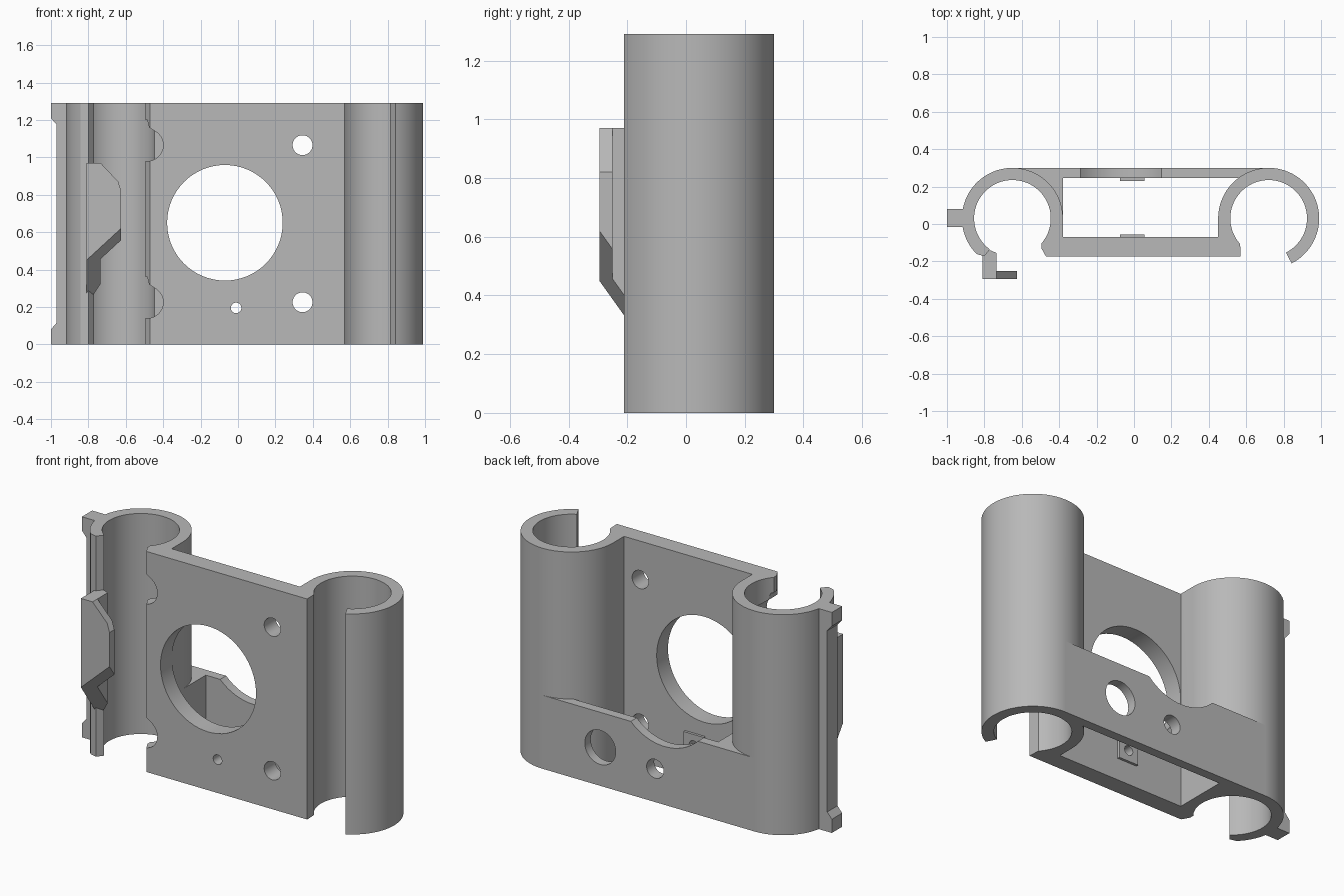
import bpy, bmesh
from math import cos, sin, pi, radians

cube = bpy.data.objects.get("Cube")
if cube:
    bpy.data.objects.remove(cube, do_unlink=True)

grey = bpy.data.materials.new("plain_grey")
grey.use_nodes = True
COLOUR = (0.48, 0.48, 0.48, 1)
grey.diffuse_color = COLOUR
grey.node_tree.nodes["Principled BSDF"].inputs["Base Color"].default_value = COLOUR

H = 1.29                                  # overall height
LEFT, RIGHT, CY = -0.65, 0.72, 0.03       # tube centres
R_OUT, R_IN = 0.27, 0.205
PLATE_F, PLATE_B = -0.175, -0.07          # front plate faces
HOLE_X, HOLE_Z, HOLE_R = -0.07, 0.65, 0.309


def loft(name, bottom, top):
    """Solid between two matching loops of points."""
    bm = bmesh.new()
    lo = [bm.verts.new(p) for p in bottom]
    hi = [bm.verts.new(p) for p in top]
    bm.faces.new(lo)
    bm.faces.new(hi)
    n = len(lo)
    for i in range(n):
        j = (i + 1) % n
        bm.faces.new((lo[i], lo[j], hi[j], hi[i]))
    bmesh.ops.recalc_face_normals(bm, faces=bm.faces)
    mesh = bpy.data.meshes.new(name)
    bm.to_mesh(mesh)
    bm.free()
    mesh.materials.append(grey)
    ob = bpy.data.objects.new(name, mesh)
    bpy.context.collection.objects.link(ob)
    return ob


def upright(name, plan, z0, z1):
    return loft(name, [(x, y, z0) for x, y in plan], [(x, y, z1) for x, y in plan])


def crosswise(name, face, y0, y1):
    return loft(name, [(x, y0, z) for x, z in face], [(x, y1, z) for x, z in face])


def box(name, x0, x1, y0, y1, z0, z1):
    return upright(name, [(x0, y0), (x1, y0), (x1, y1), (x0, y1)], z0, z1)


def arc(cx, cy, r, a0, a1, steps=48):
    angles = [radians(a0 + (a1 - a0) * i / steps) for i in range(steps + 1)]
    return [(cx + r * cos(a), cy + r * sin(a)) for a in angles]


def bore(name, x, z, r, y0, y1):
    return crosswise(name, arc(x, z, r, 0, 360, 64)[:-1], y0, y1)


def combine(ob, others, operation):
    for other in others:
        mod = ob.modifiers.new(other.name, 'BOOLEAN')
        mod.operation, mod.object, mod.solver = operation, other, 'EXACT'
        other.hide_render = True


# Full-height bracket: two open tubes joined by the front plate
plan = arc(LEFT, CY, R_IN, 234, -41, 64)
plan += [(-0.495, -0.13), (-0.47, PLATE_F), (0.57, PLATE_F)]
plan += arc(RIGHT, CY, R_IN, 222, -63, 64)
plan += arc(RIGHT, CY, R_OUT, -63, 180, 64)
plan += [(0.45, PLATE_B), (-0.38, PLATE_B)]
plan += arc(LEFT, CY, R_OUT, 0, 225, 64)
plan += [(-0.80, -0.172)]
body = upright("bracket_body", plan, 0, H)

# Low back wall, filling the corner beside the left tube
back_plan = arc(LEFT, CY, 0.25, 90, 0, 24)
back_plan += [(-0.38, CY), (-0.38, 0.245)]
back_plan += [(0.57, 0.245)] + arc(RIGHT, CY, 0.25, 120, 90, 12)
back_plan += [(RIGHT, 0.3), (LEFT, 0.3)]
back_wall = upright("back_wall", back_plan, 0, 0.43)

# Side rib with a shallow recess along its edge
rib = crosswise("side_rib", [(-0.9, 0), (-1, 0), (-1, 0.08), (-0.97, 0.115),
                             (-0.97, 1.175), (-1, 1.21), (-1, H), (-0.9, H)], -0.015, 0.08)

# Square pads inside, around the small bolt hole
pads = [box("front_pad", -0.075, 0.055, -0.09, -0.055, 0.13, 0.26),
        box("back_pad", -0.075, 0.055, 0.23, 0.26, 0.13, 0.26)]
combine(body, [back_wall, rib] + pads, 'UNION')

# Bores through the plates
cuts = [bore("main_bore", HOLE_X, HOLE_Z, HOLE_R, -0.5, 0.5),
        bore("pin_bore", -0.01, 0.195, 0.028, -0.5, 0.1),
        bore("pin_access", -0.01, 0.195, 0.055, 0.1, 0.5),
        bore("bolt_access", 0.345, 0.225, 0.1, 0.1, 0.5)]
for z in (0.225, 1.065):
    cuts.append(bore("bolt_bore", 0.345, z, 0.053, -0.5, 0.1))
    # Rounded notch in the plate edge, flared upward
    notch = arc(-0.485, z, 0.085, -180, 60, 40) + [(-0.475, z + 0.095), (-0.485, z + 0.135),
                                                 (-0.57, z + 0.135)]
    cuts.append(crosswise("edge_notch", notch, -0.4, 0))
combine(body, cuts, 'DIFFERENCE')

bpy.ops.object.select_all(action='DESELECT')
bpy.context.view_layer.objects.active = body
body.select_set(True)
bpy.ops.object.convert(target='MESH')
for helper in [back_wall, rib] + pads + cuts:
    bpy.data.objects.remove(helper, do_unlink=True)
bpy.ops.object.shade_smooth_by_angle(angle=radians(25))


# Cable hook: stem and finger share one sloping underside
def underside(x, y):
    return 0.45 + 0.92 * (x + 0.81) - 1.4 * (y + 0.295)


def hook_part(name, plan, top):
    return loft(name, [(x, y, underside(x, y)) for x, y in plan],
                [(x, y, top(x)) for x, y in plan])


hook_part("hook_stem", [(-0.81, -0.295), (-0.735, -0.295), (-0.735, -0.155),
                        (-0.77, -0.14), (-0.81, -0.165)], lambda x: 0.97)
hook_part("hook_finger", [(-0.735, -0.295), (-0.64, -0.295), (-0.625, -0.295),
                          (-0.625, -0.25), (-0.64, -0.25), (-0.735, -0.25)],
          lambda x: 0.97 if x < -0.7 else (0.87 if x < -0.63 else 0.82))
